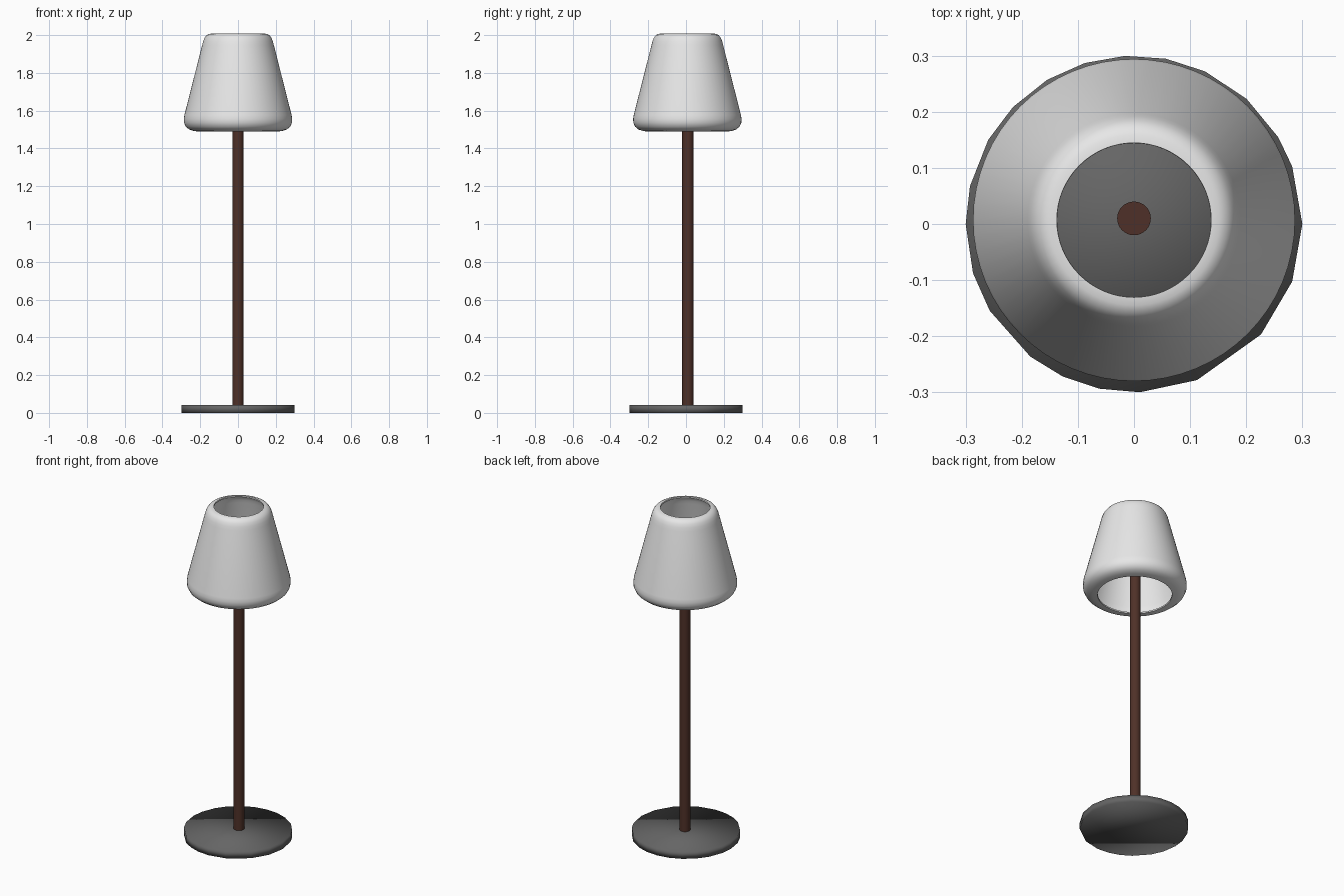
import bpy
import bmesh
from math import cos, sin, pi, radians
from mathutils import Vector

if "Cube" in bpy.data.objects:
    bpy.data.objects.remove(bpy.data.objects["Cube"])


def make_material(name, colour):
    mat = bpy.data.materials.new(name)
    mat.use_nodes = True
    mat.diffuse_color = (*colour, 1)
    mat.node_tree.nodes["Principled BSDF"].inputs["Base Color"].default_value = (*colour, 1)
    return mat


def add_object(name, bm, mat, sharp_angle=None):
    bmesh.ops.recalc_face_normals(bm, faces=bm.faces)
    for face in bm.faces:
        face.smooth = True
    mesh = bpy.data.meshes.new(name)
    bm.to_mesh(mesh)
    bm.free()
    mesh.materials.append(mat)
    obj = bpy.data.objects.new(name, mesh)
    bpy.context.collection.objects.link(obj)
    if sharp_angle:
        bpy.ops.object.select_all(action="DESELECT")
        obj.select_set(True)
        bpy.context.view_layer.objects.active = obj
        bpy.ops.object.shade_smooth_by_angle(angle=radians(sharp_angle))
    return obj


def prism(outline, bottom, top):
    """Solid with a flat polygon outline, closed at both ends."""
    bm = bmesh.new()
    low = [bm.verts.new((x, y, bottom)) for x, y in outline]
    high = [bm.verts.new((x, y, top)) for x, y in outline]
    bm.faces.new(low)
    bm.faces.new(high)
    for i in range(len(outline)):
        bm.faces.new((low[i - 1], low[i], high[i], high[i - 1]))
    return bm


def lathe(loop, segments, y_centre):
    """Ring made by turning a closed profile of (radius, height) points."""
    bm = bmesh.new()
    rings = []
    for s in range(segments):
        a = 2 * pi * s / segments
        rings.append([bm.verts.new((r * cos(a), y_centre + r * sin(a), z)) for r, z in loop])
    for s in range(segments):
        a, b = rings[s - 1], rings[s]
        for i in range(len(loop)):
            bm.faces.new((a[i - 1], a[i], b[i], b[i - 1]))
    return bm


def thicken(path, amount):
    """Close an open profile by adding a parallel inner copy."""
    pts = [Vector(p) for p in path]
    inner = []
    for i, p in enumerate(pts):
        d = (pts[min(i + 1, len(pts) - 1)] - pts[max(i - 1, 0)]).normalized()
        inner.append(p + Vector((d.y, -d.x)) * amount)
    return pts + inner[::-1]


white = make_material("shade white", (0.8, 0.8, 0.8))
grey = make_material("base grey", (0.13, 0.13, 0.13))
brown = make_material("pole brown", (0.078, 0.03, 0.021))

# Base: thin disc with uneven sides, softly shaded all over
corner_angles = [0, 20, 31, 48, 65, 79, 93, 107, 121, 136, 150, 167,
                 180, 197, 211, 232, 245, 258, 272, 292, 319, 340]
disc = [(0.3 * cos(radians(a)), 0.3 * sin(radians(a))) for a in corner_angles]
add_object("base", prism(disc, 0, 0.043), grey)

# Pole
circle = [(0.03 * cos(2 * pi * i / 32), 0.01 + 0.03 * sin(2 * pi * i / 32)) for i in range(32)]
add_object("pole", prism(circle, 0.04, 1.72), brown, 40)

# Lampshade: open tapered shell with rounded lips
shade_profile = [(0.205, 1.497), (0.232, 1.5), (0.254, 1.507), (0.27, 1.52),
                 (0.278, 1.538), (0.279, 1.556), (0.276, 1.575),
                 (0.182, 1.945), (0.177, 1.965), (0.17, 1.982), (0.161, 1.994),
                 (0.15, 1.999), (0.137, 2.0)]
add_object("lampshade", lathe(thicken(shade_profile, 0.008), 64, 0.007), white, 40)
